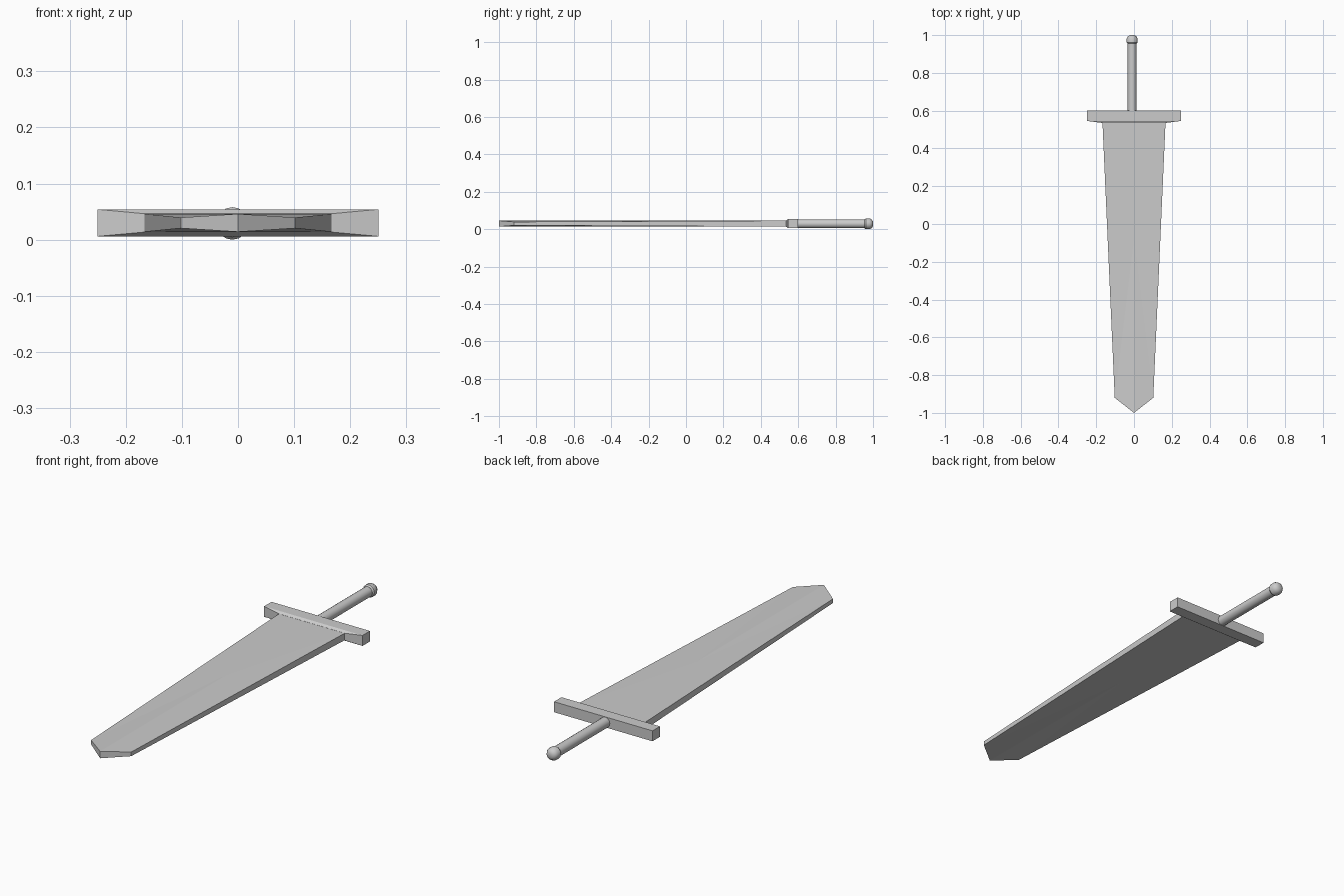
import bpy, bmesh, math

if "Cube" in bpy.data.objects:
    bpy.data.objects.remove(bpy.data.objects["Cube"])


def make_object(name, bm, smooth=False):
    bmesh.ops.recalc_face_normals(bm, faces=bm.faces[:])
    mesh = bpy.data.meshes.new(name)
    bm.to_mesh(mesh)
    bm.free()
    obj = bpy.data.objects.new(name, mesh)
    bpy.context.collection.objects.link(obj)
    if smooth:
        bpy.ops.object.select_all(action='DESELECT')
        obj.select_set(True)
        bpy.context.view_layer.objects.active = obj
        bpy.ops.object.shade_smooth_by_angle(angle=math.radians(35))
    return obj


def bridge(bm, a, b):
    for i in range(len(a)):
        j = (i + 1) % len(a)
        bm.faces.new((a[i], a[j], b[j], b[i]))


# Blade: outline as (x, y, half thickness), flat at the guard, pinched at the tip
ZC = 0.03
outline = [(0.167, 0.54, 0.016), (-0.167, 0.54, 0.016), (-0.102, -0.92, 0.0095),
           (0, -1.0, 0.016), (0.102, -0.92, 0.0095)]
bm = bmesh.new()
rings = []
for side in (1, -1):
    ring = [bm.verts.new((x, y, ZC + side * t)) for x, y, t in outline]
    centre = bm.verts.new((0, -0.08, ZC + side * 0.016))
    for i in range(len(ring)):
        bm.faces.new((centre, ring[i], ring[(i + 1) % len(ring)]))
    rings.append(ring)
bridge(bm, *rings)
make_object("blade", bm)

# Guard: rectangular bar with a shallow taper towards the blade
bm = bmesh.new()
sections = [(0.60, 0.25, 0.024), (0.546, 0.25, 0.024), (0.535, 0.168, 0.0165)]
loops = [[bm.verts.new((sx * w, y, ZC + sz * h))
          for sx, sz in ((1, 1), (-1, 1), (-1, -1), (1, -1))]
         for y, w, h in sections]
for a, b in zip(loops, loops[1:]):
    bridge(bm, a, b)
bm.faces.new(loops[0])
bm.faces.new(loops[-1])
make_object("guard", bm)


# Grip and pommel: round profiles (y, radius) turned about the grip axis
def lathe(name, profile, x=-0.01, z=0.029, sides=16):
    bm = bmesh.new()
    loops = []
    for y, r in profile:
        angles = [2 * math.pi * i / sides for i in range(sides)]
        loops.append([bm.verts.new((x + r * math.cos(a), y, z + r * math.sin(a)))
                      for a in angles])
    for a, b in zip(loops, loops[1:]):
        bridge(bm, a, b)
    bm.faces.new(loops[0])
    bm.faces.new(loops[-1])
    return make_object(name, bm, smooth=True)


lathe("grip", [(0.59, 0.0235), (0.965, 0.0235)])
lathe("pommel", [(0.955, 0.024), (0.962, 0.029), (0.982, 0.029),
                 (0.994, 0.022), (1.0, 0.011)])
